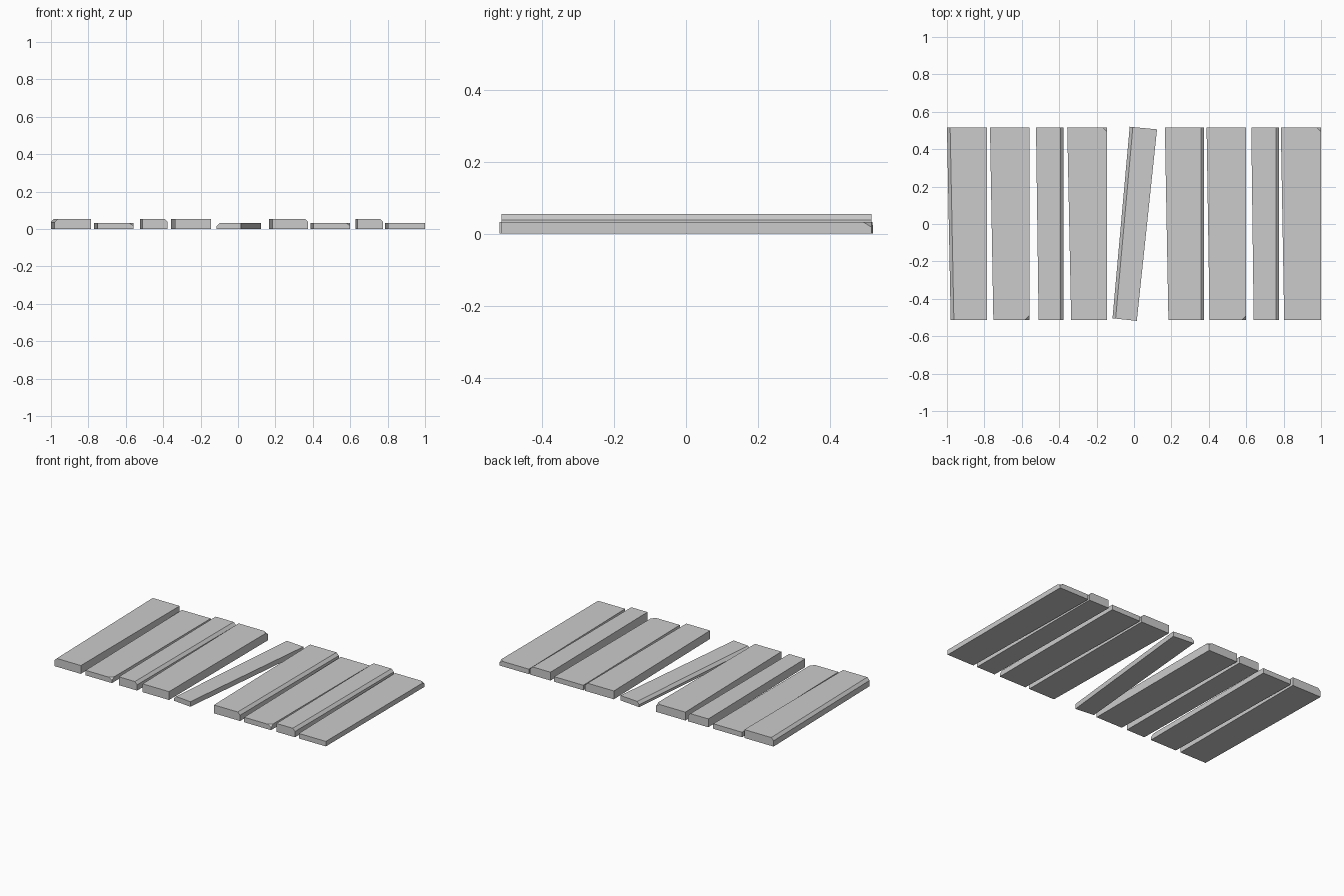
import bpy, bmesh
from mathutils import Vector

if "Cube" in bpy.data.objects:
    bpy.data.objects.remove(bpy.data.objects["Cube"])

FRONT, BACK = -0.513, 0.516
TALL, THIN = 0.055, 0.033
BEVEL = 0.017   # chamfer along a long edge
CHIP = 0.024    # broken corner


def slice_off(bm, a, b, c, inside):
    """Cut away everything beyond the plane a-b-c, seen from the inside point."""
    n = (b - a).cross(c - a).normalized()
    if n.dot(inside - a) > 0:
        n = -n
    geom = bm.verts[:] + bm.edges[:] + bm.faces[:]
    cut = bmesh.ops.bisect_plane(bm, geom=geom, plane_co=a, plane_no=n,
                                 clear_outer=True)['geom_cut']
    edges = [e for e in cut if isinstance(e, bmesh.types.BMEdge)]
    bmesh.ops.contextual_create(bm, geom=edges)


def make_plank(name, corners, height, wear):
    """Corners: front left, front right, back right, back left."""
    bm = bmesh.new()
    base = [Vector((x, y, 0)) for x, y in corners]
    low = [bm.verts.new(p) for p in base]
    high = [bm.verts.new(p + Vector((0, 0, height))) for p in base]
    bm.faces.new(low[::-1])
    bm.faces.new(high)
    for i in range(4):
        j = (i + 1) % 4
        bm.faces.new((low[i], low[j], high[j], high[i]))

    fl, fr, br, bl = [p + Vector((0, 0, height)) for p in base]
    middle = sum(base, Vector()) / 4
    x, y, z = Vector((1, 0, 0)), Vector((0, 1, 0)), Vector((0, 0, 1))
    if wear == 'left_edge':
        slice_off(bm, fl + x * BEVEL, bl + x * BEVEL, fl - z * BEVEL, middle)
    elif wear == 'right_edge':
        slice_off(bm, fr - x * BEVEL, br - x * BEVEL, fr - z * BEVEL, middle)
    elif wear == 'back_chip':
        slice_off(bm, br - x * CHIP, br - y * CHIP, br - z * 0.015, middle)
    elif wear == 'front_chip':
        slice_off(bm, fr - x * CHIP, fr + y * CHIP, fr - z * 0.015, middle)

    bmesh.ops.recalc_face_normals(bm, faces=bm.faces[:])
    mesh = bpy.data.meshes.new(name)
    bm.to_mesh(mesh)
    bm.free()
    bpy.context.collection.objects.link(bpy.data.objects.new(name, mesh))


# Straight planks: left x at front, left x at back, right x, height, wear
planks = [
    (-0.98, -1.00, -0.787, TALL, 'left_edge'),
    (-0.752, -0.77, -0.56, THIN, 'front_chip'),
    (-0.51, -0.524, -0.376, TALL, 'right_edge'),
    (-0.336, -0.357, -0.144, TALL, 'back_chip'),
    (0.184, 0.165, 0.374, TALL, 'right_edge'),
    (0.404, 0.388, 0.60, THIN, 'front_chip'),
    (0.64, 0.627, 0.775, TALL, 'right_edge'),
    (0.803, 0.785, 1.00, THIN, 'back_chip'),
]
for i, (lf, lb, r, h, wear) in enumerate(planks, 1):
    make_plank(f"plank_{i}", [(lf, FRONT), (r, FRONT), (r, BACK), (lb, BACK)], h, wear)

# Loose plank lying askew in the middle
make_plank("loose_plank", [(-0.115, -0.504), (0.015, -0.518),
                           (0.123, 0.506), (-0.023, 0.52)], THIN, 'left_edge')
